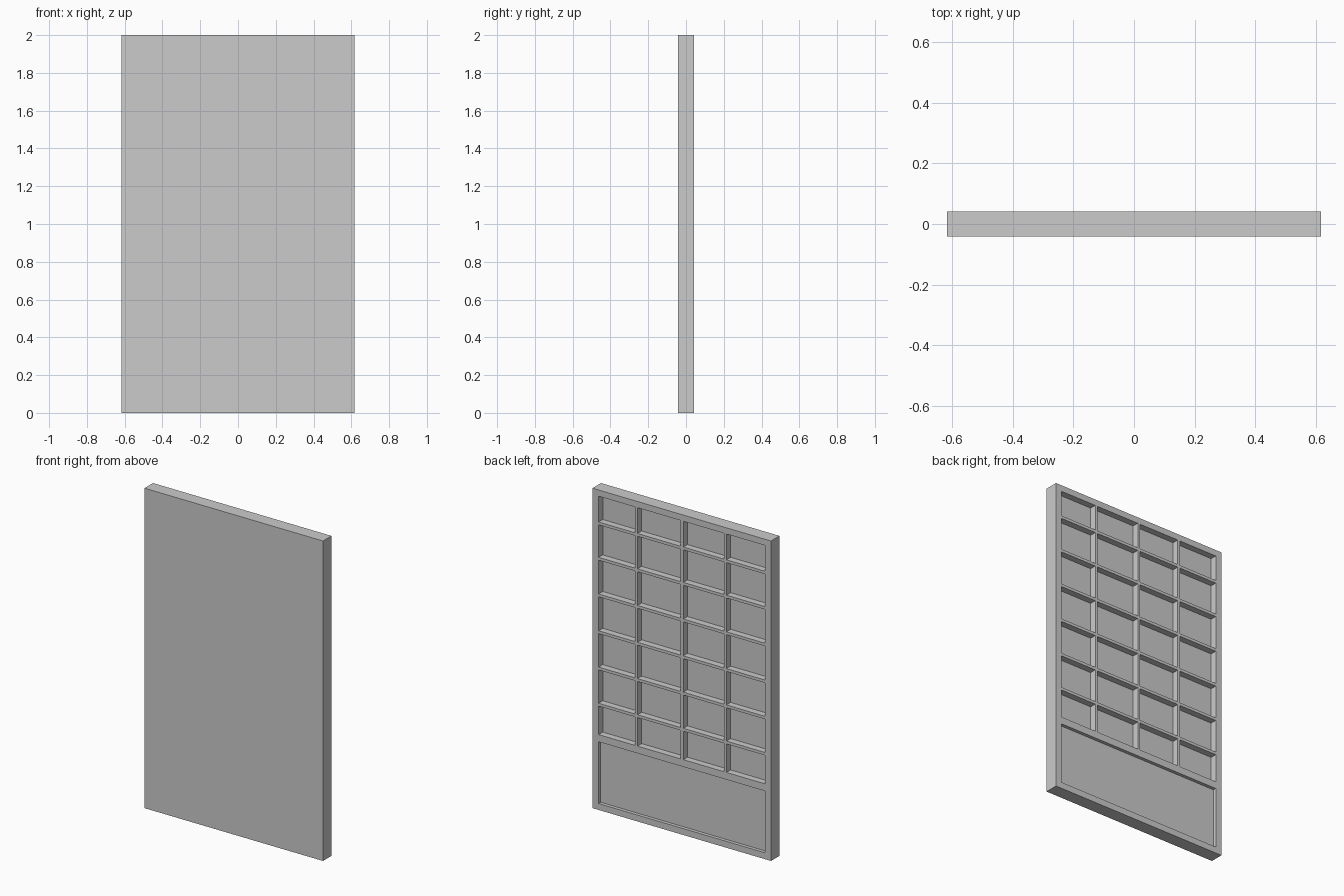
import bpy, bmesh

if "Cube" in bpy.data.objects:
    bpy.data.objects.remove(bpy.data.objects["Cube"])

W, T, H = 0.617, 0.042, 2.0           # half width, half thickness, height
EDGE_X = 0.575                        # inner edge of outer frame
CELL_Y, PANEL_Y = 0.001, 0.021        # recess floors, seen from the back
BAR = 0.009                           # half thickness of the lattice bars


def add_box(bm, x0, x1, y0, y1, z0, z1):
    cube = bmesh.ops.create_cube(bm, size=1)
    for v in cube["verts"]:
        v.co.x = x1 if v.co.x > 0 else x0
        v.co.y = y1 if v.co.y > 0 else y0
        v.co.z = z1 if v.co.z > 0 else z0


def make_object(name, bm):
    mesh = bpy.data.meshes.new(name)
    bm.to_mesh(mesh)
    bm.free()
    ob = bpy.data.objects.new(name, mesh)
    bpy.context.collection.objects.link(ob)
    return ob


def spans(low, centres, high):
    """Openings left between bars at the given centres."""
    starts = [low] + [c + BAR for c in centres]
    ends = [c - BAR for c in centres] + [high]
    return list(zip(starts, ends))


# Door slab with a plain front
bm = bmesh.new()
add_box(bm, -W, W, -T, T, 0, H)
door = make_object("door_panel", bm)

# Cutter: lattice of 4 x 7 window recesses plus one shallow lower panel
bm = bmesh.new()
columns = spans(-EDGE_X, [-0.300, -0.002, 0.315], EDGE_X)
rows = spans(0.471, [0.658, 0.884, 1.111, 1.341, 1.570, 1.791], 1.961)
for x0, x1 in columns:
    for z0, z1 in rows:
        add_box(bm, x0, x1, CELL_Y, T + 0.05, z0, z1)
add_box(bm, -EDGE_X, EDGE_X, PANEL_Y, T + 0.05, 0.04, 0.426)
cutter = make_object("recess_cutter", bm)
cutter.hide_render = True

# Carve the recesses into the back, then drop the cutter
mod = door.modifiers.new("recesses", "BOOLEAN")
mod.operation = "DIFFERENCE"
mod.solver = "EXACT"
mod.object = cutter
bpy.context.view_layer.objects.active = door
door.select_set(True)
bpy.ops.object.modifier_apply(modifier=mod.name)
bpy.data.objects.remove(cutter)
